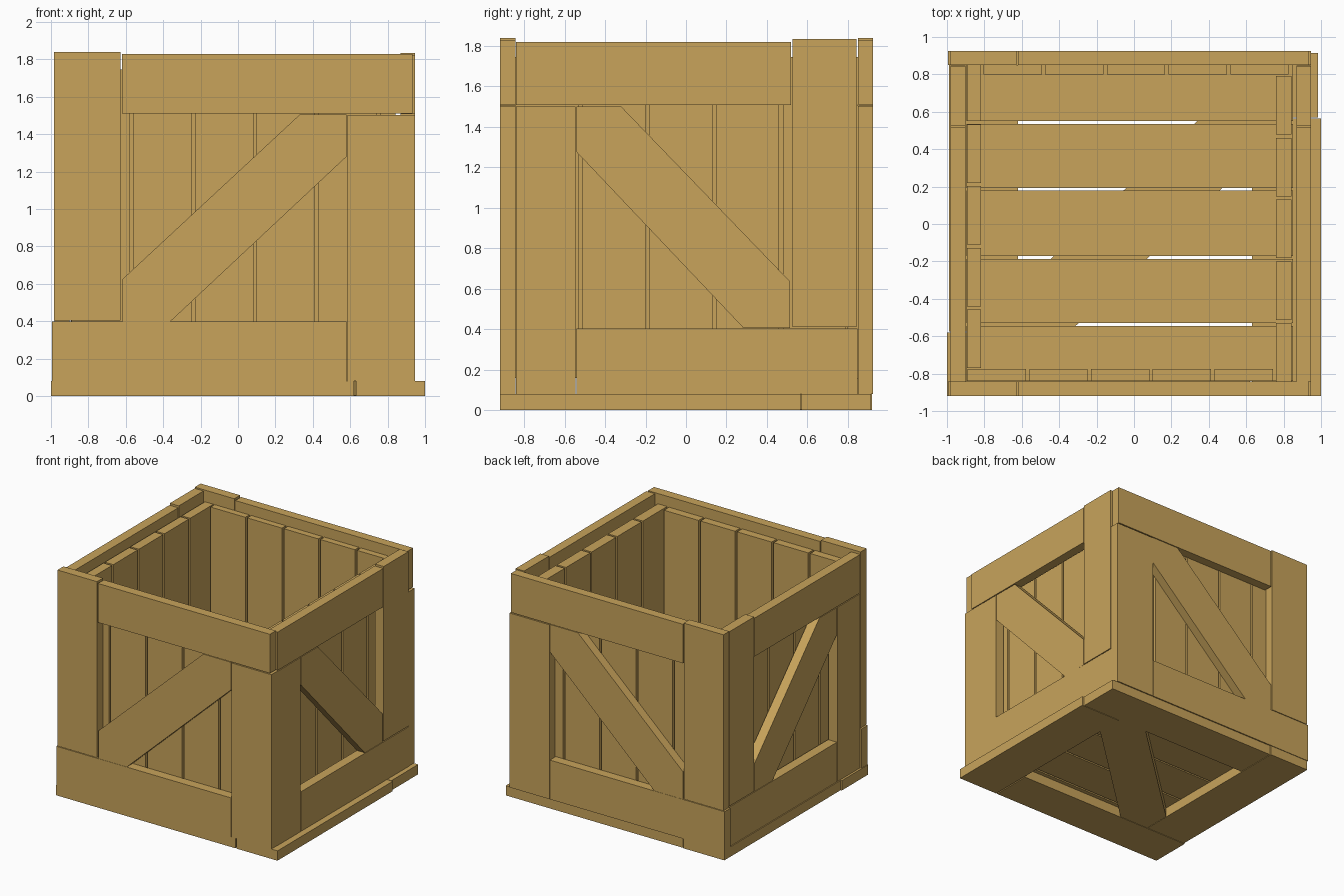
import bpy, bmesh

if "Cube" in bpy.data.objects:
    bpy.data.objects.remove(bpy.data.objects["Cube"])

wood = bpy.data.materials.new("wood")
wood.diffuse_color = (0.58, 0.37, 0.105, 1)
wood.use_nodes = True
wood.node_tree.nodes["Principled BSDF"].inputs["Base Color"].default_value = wood.diffuse_color


def finish(name, bm):
    bmesh.ops.recalc_face_normals(bm, faces=bm.faces)
    me = bpy.data.meshes.new(name)
    bm.to_mesh(me)
    bm.free()
    me.materials.append(wood)
    ob = bpy.data.objects.new(name, me)
    bpy.context.collection.objects.link(ob)
    return ob


def board(name, x, y, z):
    """Box from (min, max) pairs on each axis."""
    bm = bmesh.new()
    bmesh.ops.create_cube(bm, size=1)
    for v in bm.verts:
        v.co = [r[0] if c < 0 else r[1] for r, c in zip((x, y, z), v.co)]
    return finish(name, bm)


def brace(name, outline, axis, lo, hi):
    """Flat outline extruded between lo and hi along the given axis."""
    bm = bmesh.new()
    rings = []
    for d in (lo, hi):
        pts = [list(p) for p in outline]
        for p in pts:
            p.insert(axis, d)
        rings.append([bm.verts.new(p) for p in pts])
    a, b = rings
    bm.faces.new(a)
    bm.faces.new(b)
    n = len(a)
    for i in range(n):
        j = (i + 1) % n
        bm.faces.new((a[i], a[j], b[j], b[i]))
    return finish(name, bm)


# Base frame: four boards in a pinwheel, plus a diagonal
B = (0, 0.08)
board("base_front_board", (-1, 0.62), (-0.92, -0.58), B)
board("base_right_board", (0.63, 1), (-0.92, 0.565), B)
board("base_back_board", (-0.615, 0.985), (0.57, 0.915), B)
board("base_left_board", (-0.99, -0.62), (-0.575, 0.92), B)
brace("base_brace", [(-0.62, -0.58), (-0.35, -0.58), (0.63, 0.34), (0.63, 0.57),
                     (0.36, 0.57), (-0.62, -0.35)], 0 + 2, 0.003, 0.078)

# Floor planks
floor = [(-0.84, -0.545), (-0.53, -0.187), (-0.172, 0.178), (0.192, 0.535), (0.55, 0.85)]
for i, y in enumerate(floor):
    board(f"floor_plank_{i + 1}", (-0.895, 0.85), y, (0.08, 0.16))


# Inner wall planks, each wall starting at a different corner
def wall(name, start, axis, depth):
    for i in range(5):
        a = start + i * 0.33
        span = (a, a + 0.312)
        x, y = (span, depth) if axis == 0 else (depth, span)
        board(f"{name}_plank_{i + 1}", x, y, (0.16, 1.745))


wall("front", -0.89, 0, (-0.84, -0.775))
wall("back", -0.805, 0, (0.798, 0.85))
wall("left", -0.77, 1, (-0.893, -0.817))
wall("right", -0.842, 1, (0.76, 0.843))

# Front and back outer frames, mirrored across y
for name, y in (("front", (-0.92, -0.843)), ("back", (0.85, 0.925))):
    board(f"{name}_tall_post", (-0.985, -0.628), y, (0.405, 1.84))
    board(f"{name}_bottom_rail", (-0.995, 0.58), y, (0.08, 0.4))
    board(f"{name}_low_post", (0.585, 0.945), y, (0.08, 1.502))
    board(f"{name}_top_rail", (-0.62, 0.932), y, (1.51, 1.828))
    brace(f"{name}_brace", [(-0.618, 0.4), (-0.36, 0.4), (0.58, 1.28), (0.58, 1.505),
                            (0.33, 1.505), (-0.618, 0.625)], 1, y[0] + 0.002, y[1] - 0.002)

# Left and right outer frames, mirrored across x
for name, x in (("left", (-0.982, -0.902)), ("right", (0.87, 0.947))):
    board(f"{name}_tall_post", x, (0.525, 0.843), (0.41, 1.833))
    board(f"{name}_bottom_rail", x, (-0.542, 0.848), (0.08, 0.403))
    board(f"{name}_low_post", x, (-0.841, -0.547), (0.08, 1.5))
    board(f"{name}_top_rail", x, (-0.841, 0.518), (1.507, 1.82))
    brace(f"{name}_brace", [(-0.54, 1.5), (-0.32, 1.5), (0.515, 0.635), (0.515, 0.405),
                            (0.285, 0.405), (-0.54, 1.275)], 0, x[0] + 0.002, x[1] - 0.002)
